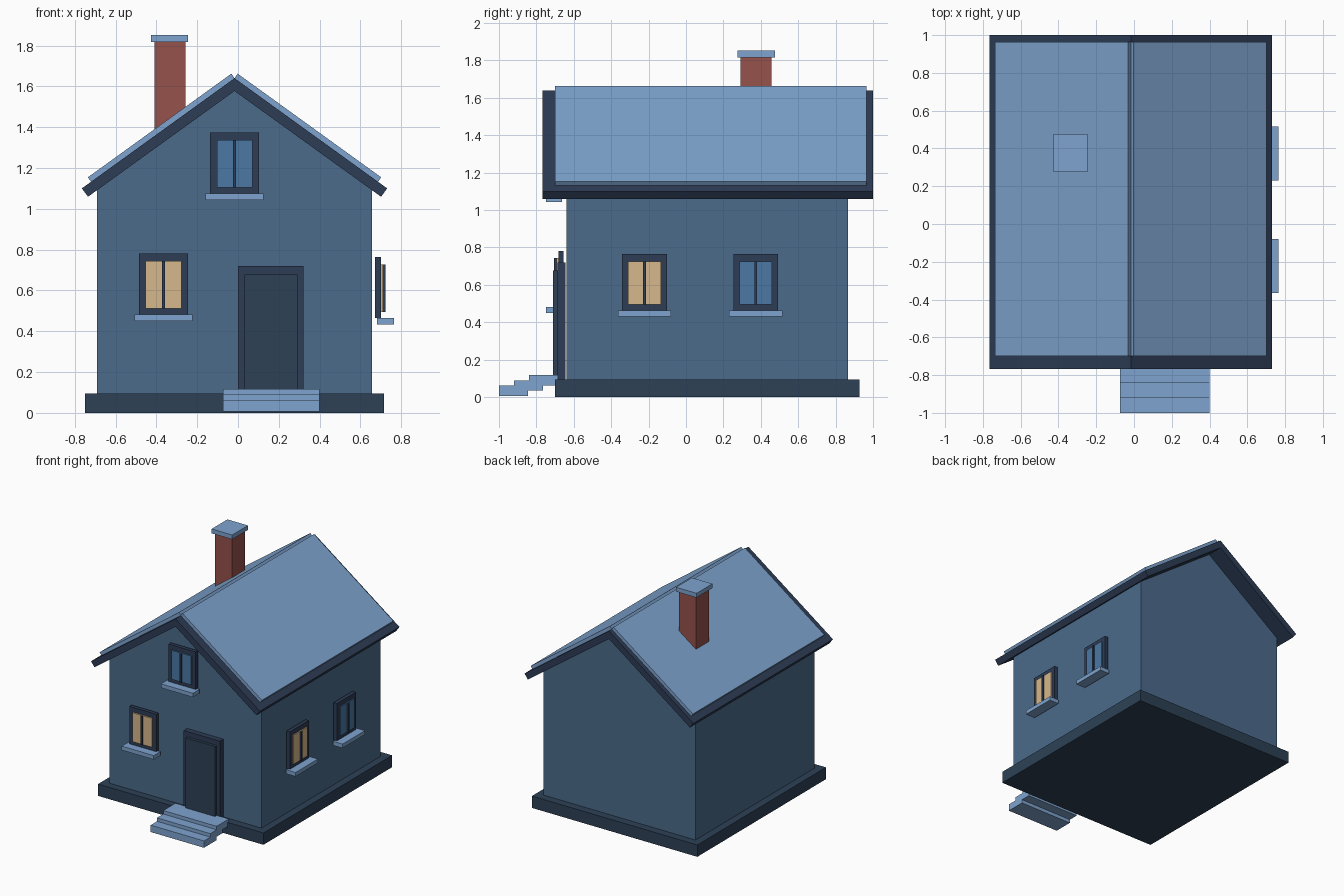
import bpy
import bmesh

if "Cube" in bpy.data.objects:
    bpy.data.objects.remove(bpy.data.objects["Cube"])

CX = -0.017          # centre line of the house
FRONT, SIDE = -0.64, 0.657   # wall planes carrying windows


def mat(name, rgb):
    m = bpy.data.materials.new(name)
    m.diffuse_color = (*rgb, 1)
    m.use_nodes = True
    m.node_tree.nodes["Principled BSDF"].inputs["Base Color"].default_value = m.diffuse_color
    return m


WALL = mat("wall_blue", (0.072, 0.147, 0.258))
LIGHT = mat("light_blue", (0.209, 0.371, 0.624))
DARK = mat("dark_trim", (0.026, 0.045, 0.091))
STONE = mat("dark_stone", (0.026, 0.053, 0.093))
BRICK = mat("brick", (0.305, 0.084, 0.072))
WARM = mat("lit_glass", (0.672, 0.479, 0.262))
GLASS = mat("blue_glass", (0.069, 0.188, 0.376))


def prism(name, profile, y0, y1, material):
    """Extrude an x-z outline from y0 to y1."""
    bm = bmesh.new()
    face = bm.faces.new([bm.verts.new((x, y0, z)) for x, z in profile])
    ext = bmesh.ops.extrude_face_region(bm, geom=[face])
    verts = [g for g in ext["geom"] if isinstance(g, bmesh.types.BMVert)]
    bmesh.ops.translate(bm, verts=verts, vec=(0, y1 - y0, 0))
    bmesh.ops.recalc_face_normals(bm, faces=bm.faces)
    mesh = bpy.data.meshes.new(name)
    bm.to_mesh(mesh)
    bm.free()
    mesh.materials.append(material)
    ob = bpy.data.objects.new(name, mesh)
    bpy.context.collection.objects.link(ob)
    return ob


def box(name, x, y, z, material):
    """Box from (min, max) ranges."""
    outline = [(x[0], z[0]), (x[1], z[0]), (x[1], z[1]), (x[0], z[1])]
    return prism(name, outline, y[0], y[1], material)


def wall_box(name, side, u, d, z, material):
    """Box mounted on the front or right wall; d is distance out from it."""
    if side == "front":
        return box(name, u, (FRONT - d[1], FRONT - d[0]), z, material)
    return box(name, (SIDE + d[0], SIDE + d[1]), u, z, material)


def window(name, side, u, z, glass):
    """Frame centred at u with its lower edge at z, plus pane, bar and sill."""
    wall_box(name + "_frame", side, (u - .12, u + .12), (.014, .043), (z, z + .3), DARK)
    wall_box(name + "_pane", side, (u - .087, u + .087), (.04, .053), (z + .03, z + .262), glass)
    wall_box(name + "_bar", side, (u - .007, u + .007), (.05, .065), (z + .03, z + .262), DARK)
    wall_box(name + "_sill", side, (u - .142, u + .142), (.024, .108), (z - .032, z), LIGHT)


# Body
box("plinth", (-0.75, 0.716), (-0.70, 0.928), (0, 0.095), STONE)
box("walls", (-0.69, SIDE), (FRONT, 0.866), (0.09, 1.103), WALL)
prism("gable", [(-0.69, 1.103), (SIDE, 1.103), (CX, 1.585)], FRONT, 0.866, WALL)

# Dark roof shell
prism("roof_base", [(CX - .748, 1.10), (CX, 1.64), (CX + .748, 1.10),
                    (CX + .718, 1.059), (CX, 1.577), (CX - .718, 1.059)],
      -0.767, 1.0, DARK)

# Light roof panels, one per slope
for s, side in ((-1, "left"), (1, "right")):
    prism("roof_panel_" + side,
          [(CX, 1.64), (CX + s * .703, 1.1325), (CX + s * .719, 1.154), (CX + s * .0155, 1.662)],
          -0.70, 0.964, LIGHT)

# Chimney
box("chimney", (-0.408, -0.258), (0.292, 0.457), (1.25, 1.82), BRICK)
box("chimney_cap", (-0.427, -0.245), (0.276, 0.476), (1.817, 1.852), LIGHT)

# Windows
window("front_window", "front", -0.365, 0.482, WARM)
window("attic_window", "front", -0.017, 1.074, GLASS)
window("side_window_front", "right", -0.222, 0.464, WARM)
window("side_window_back", "right", 0.373, 0.464, GLASS)

# Door
wall_box("door_frame", "front", (0.0, 0.322), (.004, .048), (0.095, 0.72), DARK)
wall_box("door", "front", (0.033, 0.292), (.04, .07), (0.095, 0.678), STONE)

# Steps
for i in range(3):
    y, z = -1.0 + i * 0.08, 0.006 + i * 0.028
    box(f"step_{i + 1}", (-0.074, 0.399), (y, y + 0.155), (z, z + 0.055), LIGHT)
